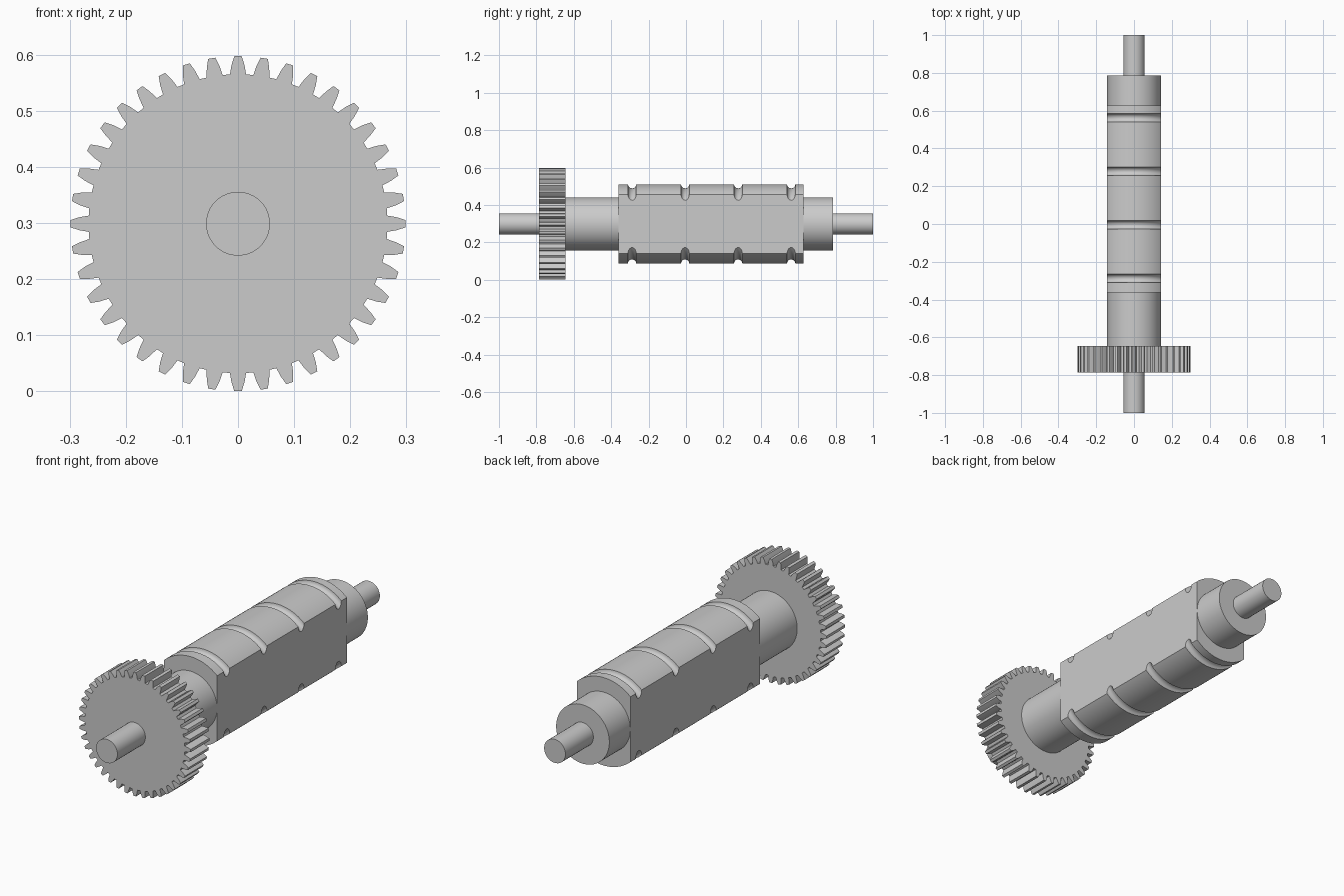
import bpy, bmesh
from math import sin, cos, pi, radians

if "Cube" in bpy.data.objects:
    bpy.data.objects.remove(bpy.data.objects["Cube"])

AXIS_Z = 0.2985


def finish(bm, name, angle=30):
    bmesh.ops.recalc_face_normals(bm, faces=bm.faces[:])
    mesh = bpy.data.meshes.new(name)
    bm.to_mesh(mesh)
    bm.free()
    ob = bpy.data.objects.new(name, mesh)
    ob.location.z = AXIS_Z
    bpy.context.collection.objects.link(ob)
    bpy.ops.object.select_all(action='DESELECT')
    ob.select_set(True)
    bpy.context.view_layer.objects.active = ob
    bpy.ops.object.shade_smooth_by_angle(angle=radians(angle))
    return ob


def lathe(profile, n):
    """Closed solid of revolution about y from (y, radius) points."""
    bm = bmesh.new()
    rings = [[bm.verts.new((r * sin(2 * pi * (i + .5) / n), y, r * cos(2 * pi * (i + .5) / n)))
              for i in range(n)] for y, r in profile]
    for a, b in zip(rings, rings[1:]):
        for i in range(n):
            j = (i + 1) % n
            bm.faces.new((a[i], a[j], b[j], b[i]))
    bm.faces.new(rings[0])
    bm.faces.new(rings[-1])
    return bm


# End pins and bearing journals
for name, y0, y1, r, n in (("front_pin", -1.0, -0.78, 0.057, 32),
                           ("front_journal", -0.65, -0.355, 0.142, 64),
                           ("rear_journal", 0.62, 0.787, 0.142, 64),
                           ("rear_pin", 0.78, 1.0, 0.057, 32)):
    finish(lathe([(y0, r), (y1, r)], n), name)

# Roller body with four half-round ring grooves, cut flat on both sides
R, G, FLAT = 0.212, 0.022, 0.142
profile = [(-0.362, R)]
for k in range(4):
    yc = -0.288 + 0.2835 * k
    profile += [(yc - G * cos(pi * i / 10), R - G * sin(pi * i / 10)) for i in range(11)]
profile.append((0.627, R))
bm = lathe(profile, 96)
for s in (-1, 1):
    cut = bmesh.ops.bisect_plane(bm, geom=bm.verts[:] + bm.edges[:] + bm.faces[:], dist=1e-6,
                                 plane_co=(s * FLAT, 0, 0), plane_no=(s, 0, 0), clear_outer=True)
    rim = [e for e in cut['geom_cut'] if isinstance(e, bmesh.types.BMEdge) and e.is_boundary]
    bmesh.ops.edgenet_fill(bm, edges=rim)
finish(bm, "grooved_roller")

# Spur gear: one tooth outline (radius, half-width offset) repeated 40 times
TEETH = 40
tooth = [(0.266, -0.0145), (0.283, -0.0115), (0.2985, -0.0065),
         (0.2985, 0.0065), (0.283, 0.0115), (0.266, 0.0145)]
bm = bmesh.new()
outline = []
for t in range(TEETH):
    a = 2 * pi * t / TEETH
    for r, w in tooth:
        outline.append(bm.verts.new((r * sin(a) + w * cos(a), -0.787, r * cos(a) - w * sin(a))))
face = bm.faces.new(outline)
ext = bmesh.ops.extrude_face_region(bm, geom=[face], use_keep_orig=True)
bmesh.ops.translate(bm, vec=(0, 0.142, 0),
                    verts=[v for v in ext['geom'] if isinstance(v, bmesh.types.BMVert)])
finish(bm, "spur_gear", 15)
